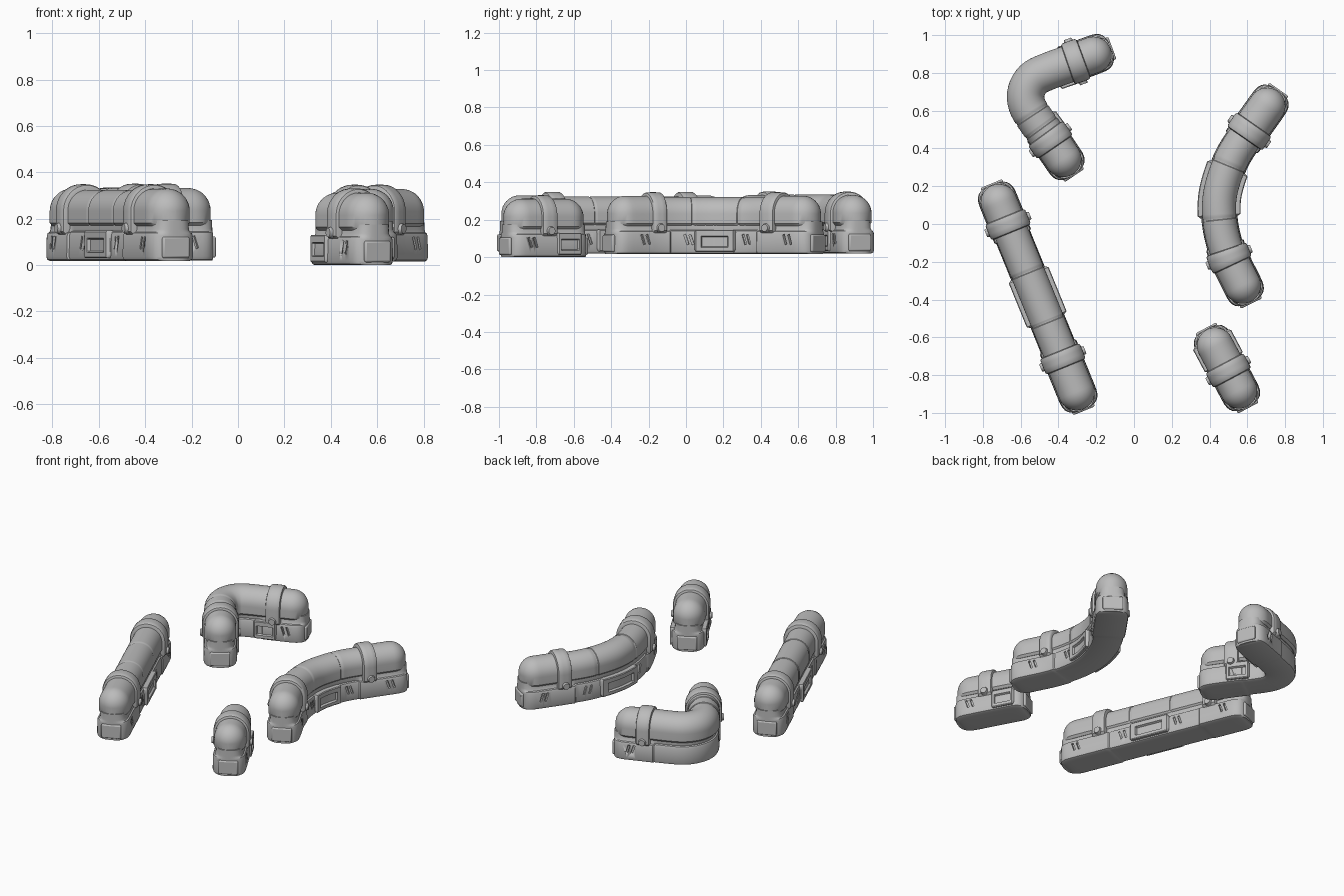
import bpy, bmesh, math
from mathutils import Vector, Matrix

if "Cube" in bpy.data.objects:
    bpy.data.objects.remove(bpy.data.objects["Cube"])

grey = bpy.data.materials.new("stone_grey")
grey.diffuse_color = (0.5, 0.5, 0.5, 1)
grey.use_nodes = True
grey.node_tree.nodes["Principled BSDF"].inputs["Base Color"].default_value = grey.diffuse_color


class Path:
    """Smooth ground path measured by arc length."""
    def __init__(self, pts, z0):
        p = [Vector((x, y, 0)) for x, y in pts]
        p = [2 * p[0] - p[1]] + p + [2 * p[-1] - p[-2]]
        self.pts = []
        for a, b, c, d in zip(p, p[1:], p[2:], p[3:]):
            for i in range(16):
                t = i / 16
                self.pts.append(0.5 * (2 * b + (c - a) * t + (2 * a - 5 * b + 4 * c - d) * t * t
                                       + (3 * b - a - 3 * c + d) * t ** 3))
        self.pts.append(p[-2])
        self.cum = [0]
        for a, b in zip(self.pts, self.pts[1:]):
            self.cum.append(self.cum[-1] + (b - a).length)
        self.length, self.z0 = self.cum[-1], z0

    def at(self, s):
        n = len(self.pts)
        i = next((k for k in range(n - 1) if s < self.cum[k + 1]), n - 2)
        a, b = self.pts[i], self.pts[i + 1]
        return a + (b - a) * ((s - self.cum[i]) / (self.cum[i + 1] - self.cum[i]))

    def frame(self, s):
        """Matrix with x along the path, y to its left, z up."""
        t = (self.at(s + 0.012) - self.at(s - 0.012)).normalized()
        o = self.at(s)
        return Matrix(((t.x, -t.y, 0, o.x), (t.y, t.x, 0, o.y),
                       (0, 0, 1, self.z0), (0, 0, 0, 1)))


def finish(bm, name, angle=35):
    bmesh.ops.recalc_face_normals(bm, faces=bm.faces)
    me = bpy.data.meshes.new(name)
    bm.to_mesh(me)
    bm.free()
    me.materials.append(grey)
    ob = bpy.data.objects.new(name, me)
    bpy.context.collection.objects.link(ob)
    bpy.ops.object.select_all(action='DESELECT')
    ob.select_set(True)
    bpy.context.view_layer.objects.active = ob
    bpy.ops.object.shade_smooth_by_angle(angle=math.radians(angle))
    return ob


def loft(name, path, stations):
    """Skin closed (side, height) sections placed along the path."""
    bm = bmesh.new()
    rings = []
    for s, prof in stations:
        m = path.frame(s)
        rings.append([bm.verts.new(m @ Vector((0, n, z))) for n, z in prof])
    for a, b in zip(rings, rings[1:]):
        for i in range(len(a)):
            j = (i + 1) % len(a)
            bm.faces.new((a[i], a[j], b[j], b[i]))
    bm.faces.new(rings[0])
    bm.faces.new(rings[-1])
    return finish(bm, name)


def arch(w, h, k=1, foot=0.15, zc=0.215):
    """Round-topped section on straight sides."""
    half = [(-w * 0.86 * k, foot), (-w * k, foot + 0.014)]
    top = [(-w * k * math.cos(a), zc + h * k * math.sin(a))
           for a in [math.pi * i / 20 for i in range(21)]]
    return half + top + [(-n, z) for n, z in reversed(half)]


def footing(w, top, k=1):
    """Bevelled block section with a neck going up into the tube."""
    half = [(w - 0.018, 0), (w - 0.005, 0.005), (w, 0.018), (w - 0.002, top - 0.016),
            (w - 0.007, top - 0.004), (w - 0.016, top), (0.082, top + 0.012), (0.08, 0.175)]
    return [(n * k, z) for n, z in half] + [(-n * k, z) for n, z in reversed(half)]


def spread(a, b, step=0.025):
    n = max(2, int((b - a) / step))
    return [a + (b - a) * i / n for i in range(n + 1)]


def capped(L, R, power, section, body):
    """Add rounded end stations around the body stations."""
    ang = [math.radians(d) for d in (88, 80, 70, 58, 45, 32, 20, 9)]
    cap = [(R * math.sin(a) ** power, section(math.cos(a) ** power)) for a in ang]
    return [(-d, p) for d, p in cap] + body + [(L + d, p) for d, p in reversed(cap)]


def side_panel(name, path, s, half, side):
    """Raised plate with a recessed window, following the wall."""
    def prof(out, lo, hi, dip):
        zs = [(0.08, lo), (out - 0.004, lo), (out, lo + 0.005), (out, 0.036), (out - dip, 0.042),
              (out - dip, 0.092), (out, 0.098), (out, hi - 0.005), (out - 0.004, hi), (0.08, hi)]
        return [(side * n, z) for n, z in zs]
    r = half * 0.64
    out = [(-half, prof(0.1, 0.024, 0.118, 0)), (-half + 0.01, prof(0.114, 0.012, 0.13, 0)),
           (-r - 0.006, prof(0.114, 0.012, 0.13, 0))]
    mid = [(d, prof(0.114, 0.012, 0.13, 0.013)) for d in spread(-r, r)]
    st = out + mid + [(-d, p) for d, p in reversed(out)]
    loft(name, path, [(s + d, p) for d, p in st])


def box(bm, m, size):
    bmesh.ops.create_cube(bm, size=1, matrix=m @ Matrix.Diagonal((*size, 1)))


def wall_segment(name, pts, z0, straps, panels, slots, mid_r, rings):
    path = Path(pts, z0)
    L = path.length
    R = 0.097
    first, last = straps[0], L - straps[-1] if len(straps) > 1 else L - straps[0]
    strap_s = [first, last] if len(straps) > 1 else [first]

    # upper tube: fuller outside the straps, with shallow ring seams between
    body = []
    for s in spread(0, L, 0.018):
        r = R if s < first or s > last else mid_r
        body.append((s, arch(r, r)))
    for c in rings:
        c *= L
        body = [b for b in body if abs(b[0] - c) > 0.013]
        for d, k in ((-0.012, 1), (-0.005, 0.965), (0.003, 0.97), (0.006, 1)):
            body.append((c + d, arch(mid_r * k, mid_r * k)))
    body.sort(key=lambda b: b[0])
    loft(name + "_tube", path, capped(L, R, 1, lambda k: arch(R, R, k), body))

    # footing: wide boots at the ends, slimmer in the middle
    a, b = first + 0.065, last - 0.065
    boot = lambda k=1: footing(0.104, 0.124, k)
    if b - a > 0.05:
        slim = footing(0.096, 0.128)
        body = [(s, boot()) for s in spread(0, a)] + [(s, slim) for s in spread(a + 0.008, b - 0.008)]
        body += [(s, boot()) for s in spread(b, L)]
    else:
        body = [(s, boot()) for s in spread(0, L)]
    base = loft(name + "_footing", path, capped(L, 0.1, 0.66, boot, body))

    # slanted vent slots cut into the footing walls
    bm = bmesh.new()
    for s, sides in slots:
        for side in sides:
            for d in (-0.016, 0.016):
                m = path.frame(s + d) @ Matrix.Translation((0, side * 0.104, 0.078))
                box(bm, m @ Matrix.Rotation(math.radians(18), 4, 'Y'), (0.012, 0.036, 0.056))
    cutter = finish(bm, name + "_slot_cutter")
    cutter.hide_render = True
    cutter.hide_set(True)
    mod = base.modifiers.new("slots", 'BOOLEAN')
    mod.operation, mod.object, mod.solver = 'DIFFERENCE', cutter, 'EXACT'

    # straps over the tube with a round stud on each side
    for i, s in enumerate(strap_s):
        st = [(-0.046, 0.098), (-0.042, 0.109), (-0.036, 0.113), (-0.012, 0.114), (0.012, 0.114),
              (0.036, 0.113), (0.042, 0.109), (0.046, 0.098)]
        loft(f"{name}_strap_{i + 1}", path, [(s + d, arch(w, w + 0.002, 1, 0.112)) for d, w in st])
        bm = bmesh.new()
        for side in (1, -1):
            m = path.frame(s) @ Matrix.Translation((0, side * 0.115, 0.14))
            m = m @ Matrix.Rotation(-side * math.pi / 2, 4, 'X')
            bmesh.ops.create_cone(bm, cap_ends=True, segments=20, radius1=0.027, radius2=0.02,
                                  depth=0.024, matrix=m)
        finish(bm, f"{name}_strap_studs_{i + 1}")

    # raised window plates on the walls
    for i, (s, half, side) in enumerate(panels(L)):
        side_panel(f"{name}_side_panel_{i + 1}", path, s, half, side)

    # flat plates on the end faces
    for i, (s, d) in enumerate(((0, -1), (L, 1))):
        bm = bmesh.new()
        box(bm, path.frame(s) @ Matrix.Translation((d * 0.097, 0, 0.058)), (0.02, 0.125, 0.092))
        ob = finish(bm, f"{name}_end_plate_{i + 1}")
        bev = ob.modifiers.new("soft_edges", 'BEVEL')
        bev.width, bev.segments = 0.008, 2


both = (1, -1)


def mirrored_centre(L):
    return [(L * 0.5, 0.135, 1), (L * 0.5, 0.135, -1)]


def long_slots(L):
    return [(0.03, both), (L - 0.03, both), (L / 2 - 0.19, both), (L / 2 + 0.19, both)]


# straight long wall
pts = [(-0.715, 0.115), (-0.51, -0.3875), (-0.305, -0.89)]
wall_segment("straight_wall", pts, 0.018, (0.127, 0.19), mirrored_centre,
             long_slots(1.085), 0.091, (0.37, 0.63))

# gently curved wall
pts = [(0.705, 0.625), (0.61, 0.49), (0.52, 0.35), (0.465, 0.2), (0.45, 0.08),
       (0.465, -0.05), (0.505, -0.18), (0.575, -0.325)]
wall_segment("curved_wall", pts, 0.016, (0.165, 0.165), mirrored_centre,
             long_slots(1.0), 0.09, (0.36, 0.64))

# corner wall, windows on the inner side
pts = [(-0.215, 0.895), (-0.31, 0.86), (-0.45, 0.81), (-0.53, 0.77), (-0.57, 0.705),
       (-0.568, 0.635), (-0.53, 0.565), (-0.44, 0.44), (-0.375, 0.345)]
wall_segment("corner_wall", pts, 0.02, (0.1, 0.12),
             lambda L: [(0.15, 0.075, 1), (L - 0.16, 0.075, 1)],
             [(0.02, both), (0.72, both)], 0.099, (0.66, 0.76))

# short wall
pts = [(0.43, -0.645), (0.4925, -0.7625), (0.555, -0.88)]
wall_segment("short_wall", pts, 0.0, (0.148,),
             lambda L: [(0.03, 0.075, 1), (0.03, 0.075, -1)], [(0.25, both)], 0.097, ())
